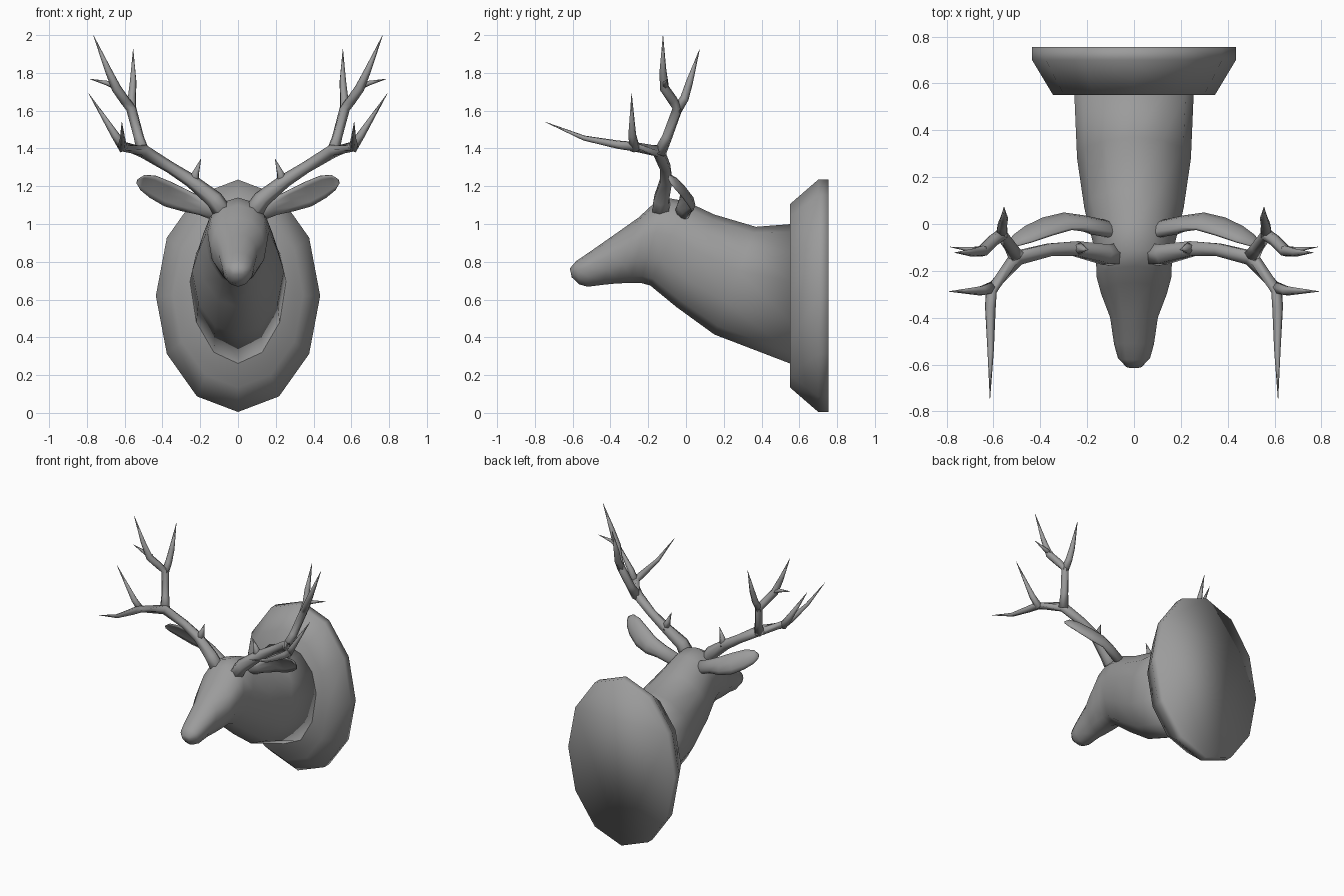
import bpy, bmesh, math
from mathutils import Vector

# dark grey used on every part
grey = bpy.data.materials.new("dark_grey")
grey.diffuse_color = (0.33, 0.33, 0.33, 1)


def loft(name, rings, mirror=False):
    """Skin a list of equal-length rings, cap both ends, optionally mirror over x."""
    bm = bmesh.new()
    loops = [[bm.verts.new(p) for p in ring] for ring in rings]
    n = len(loops[0])
    for a, b in zip(loops, loops[1:]):
        for i in range(n):
            j = (i + 1) % n
            bm.faces.new((a[i], a[j], b[j], b[i]))
    bm.faces.new(loops[0])
    bm.faces.new(loops[-1])
    bmesh.ops.recalc_face_normals(bm, faces=bm.faces)
    for f in bm.faces:
        f.smooth = True
    me = bpy.data.meshes.new(name)
    bm.to_mesh(me)
    bm.free()
    me.materials.append(grey)
    ob = bpy.data.objects.new(name, me)
    bpy.context.collection.objects.link(ob)
    if mirror:
        ob.modifiers.new("mirror", 'MIRROR').use_mirror_merge = False
    return ob


def circle(n):
    return [(math.cos(2 * math.pi * i / n), math.sin(2 * math.pi * i / n)) for i in range(n)]


def tube(name, path, sides=6):
    """Tapered tube along (x, y, z, radius) points, mirrored to both sides."""
    pts = [Vector(p[:3]) for p in path]
    rings = []
    for i, p in enumerate(pts):
        t = (pts[min(i + 1, len(pts) - 1)] - pts[max(i - 1, 0)]).normalized()
        ref = Vector((0.35, 1, 0.2)) if abs(t.y) < 0.75 else Vector((0.2, 0, 1))
        u = t.cross(ref).normalized()
        v = t.cross(u)
        rings.append([p + (u * c + v * s) * path[i][3] for c, s in circle(sides)])
    return loft(name, rings, mirror=True)


# wall plaque: twelve-sided oval with a chamfered front
loft("plaque", [[(c * rx, y, 0.62 + s * rz) for c, s in circle(12)]
                for y, rx, rz in ((0.55, 0.345, 0.485), (0.70, 0.435, 0.615), (0.755, 0.435, 0.615))])

# neck and head: top (y, z), bottom (y, z), half width
sections = [
    (0.56, 1.00, 0.56, 0.258, 0.255),
    (0.37, 0.985, 0.15, 0.415, 0.243),
    (0.15, 1.05, -0.05, 0.56, 0.212),
    (0.00, 1.12, -0.19, 0.675, 0.176),
    (-0.11, 1.14, -0.24, 0.688, 0.162),
    (-0.18, 1.10, -0.30, 0.688, 0.159),
    (-0.25, 1.035, -0.37, 0.685, 0.140),
    (-0.37, 0.95, -0.44, 0.678, 0.102),
    (-0.51, 0.852, -0.52, 0.668, 0.085),
    (-0.58, 0.805, -0.565, 0.680, 0.068),
    (-0.615, 0.765, -0.605, 0.718, 0.032),
]
rings = []
for ty, tz, by, bz, w in sections:
    top, bot = Vector((0, ty, tz)), Vector((0, by, bz))
    mid = bot.lerp(top, 0.59)
    ring = []
    for c, s in circle(12):
        p = mid.lerp(top if s > 0 else bot, abs(s))
        ring.append((c * w, p.y, p.z))
    rings.append(ring)
loft("neck_and_head", rings)

# ears: leaf-shaped with a hollow front; centre, half height, half thickness
up = Vector((-0.25, -0.45, 0.86)).normalized()
back = Vector((0.25, 0.86, 0.45)).normalized()
rings = []
for x, y, z, h, d in (
    (0.07, -0.03, 1.04, 0.045, 0.040),
    (0.20, -0.005, 1.095, 0.050, 0.042),
    (0.28, 0.00, 1.12, 0.066, 0.046),
    (0.37, -0.02, 1.155, 0.077, 0.040),
    (0.45, -0.05, 1.195, 0.070, 0.032),
    (0.505, -0.075, 1.218, 0.048, 0.022),
    (0.533, -0.09, 1.225, 0.014, 0.008),
):
    hollow = -0.2 if x > 0.25 else 0.9
    rings.append([Vector((x, y, z)) + up * s * h + back * c * d * (1 if c > 0 else hollow)
                  for c, s in circle(10)])
loft("ears", rings, mirror=True)

# antlers: main beam, then each tine
tube("antler_beam", [(0.06, -0.13, 1.03, 0.055), (0.125, -0.13, 1.13, 0.047),
                     (0.25, -0.105, 1.23, 0.036), (0.36, -0.11, 1.30, 0.031),
                     (0.50, -0.145, 1.385, 0.036), (0.61, -0.28, 1.41, 0.027),
                     (0.613, -0.36, 1.42, 0.023), (0.612, -0.54, 1.455, 0.014),
                     (0.615, -0.745, 1.54, 0.001)])
tube("front_side_tine", [(0.60, -0.27, 1.395, 0.028), (0.65, -0.285, 1.47, 0.022),
                         (0.79, -0.288, 1.69, 0.001)])
tube("base_tine", [(0.24, -0.105, 1.22, 0.034), (0.222, -0.105, 1.275, 0.018),
                   (0.196, -0.11, 1.345, 0.001)])
tube("upper_beam", [(0.50, -0.14, 1.375, 0.036), (0.525, -0.10, 1.46, 0.028),
                    (0.565, -0.045, 1.61, 0.028), (0.60, -0.07, 1.655, 0.026),
                    (0.645, -0.115, 1.72, 0.026), (0.69, -0.122, 1.82, 0.018),
                    (0.765, -0.122, 1.998, 0.001)])
tube("rear_tine", [(0.565, -0.05, 1.60, 0.027), (0.562, -0.008, 1.665, 0.023),
                   (0.555, 0.018, 1.75, 0.019), (0.555, 0.072, 1.925, 0.001)])
tube("outer_tine", [(0.635, -0.11, 1.725, 0.020), (0.69, -0.11, 1.745, 0.013),
                    (0.785, -0.098, 1.768, 0.001)])
